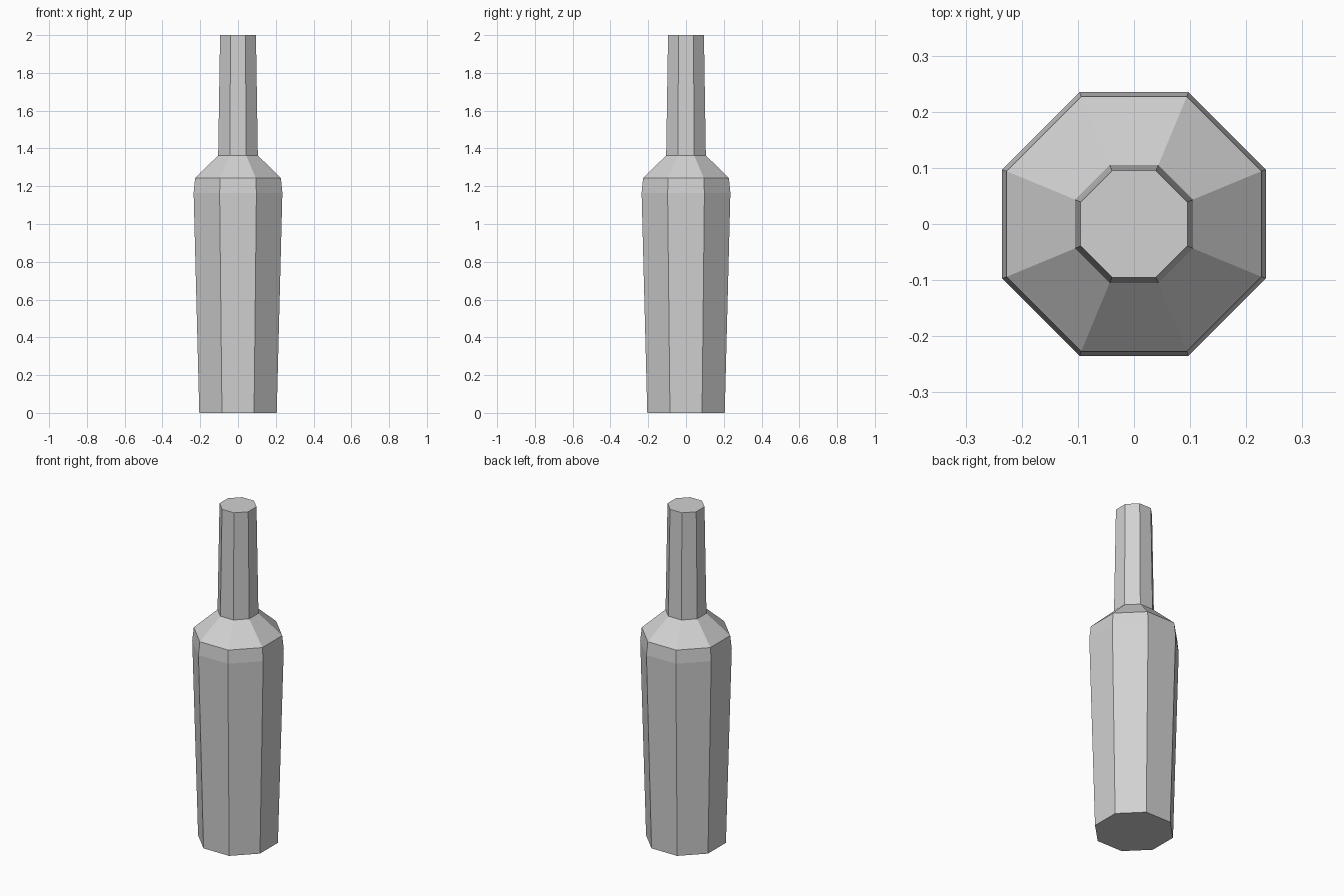
import bpy
import bmesh
from math import cos, sin, pi

cube = bpy.data.objects.get("Cube")
if cube:
    bpy.data.objects.remove(cube, do_unlink=True)

SIDES = 8

# Single grey for the whole bottle
grey = bpy.data.materials.new("light grey")
grey.use_nodes = True
color = (0.64, 0.64, 0.64, 1)
grey.diffuse_color = color
grey.node_tree.nodes["Principled BSDF"].inputs["Base Color"].default_value = color

# Profile: (distance from axis to flat side, height)
profile = [
    (0.205, 0.0),    # base
    (0.235, 1.165),  # widest point
    (0.227, 1.243),  # shoulder edge
    (0.105, 1.363),  # neck foot
    (0.095, 2.0),    # mouth
]


def ring(bm, flat, z):
    """Octagon with its flat sides facing the axes."""
    r = flat / cos(pi / SIDES)
    angles = [(i + 0.5) * 2 * pi / SIDES for i in range(SIDES)]
    return [bm.verts.new((r * cos(a), r * sin(a), z)) for a in angles]


# Bottle body, shoulder and neck as one closed lathe
bm = bmesh.new()
rings = [ring(bm, flat, z) for flat, z in profile]
for low, high in zip(rings, rings[1:]):
    for i in range(SIDES):
        j = (i + 1) % SIDES
        bm.faces.new((low[i], low[j], high[j], high[i]))
bm.faces.new(rings[0][::-1])
bm.faces.new(rings[-1])

mesh = bpy.data.meshes.new("bottle")
bm.to_mesh(mesh)
bm.free()
mesh.materials.append(grey)
bottle = bpy.data.objects.new("bottle", mesh)
bpy.context.collection.objects.link(bottle)
